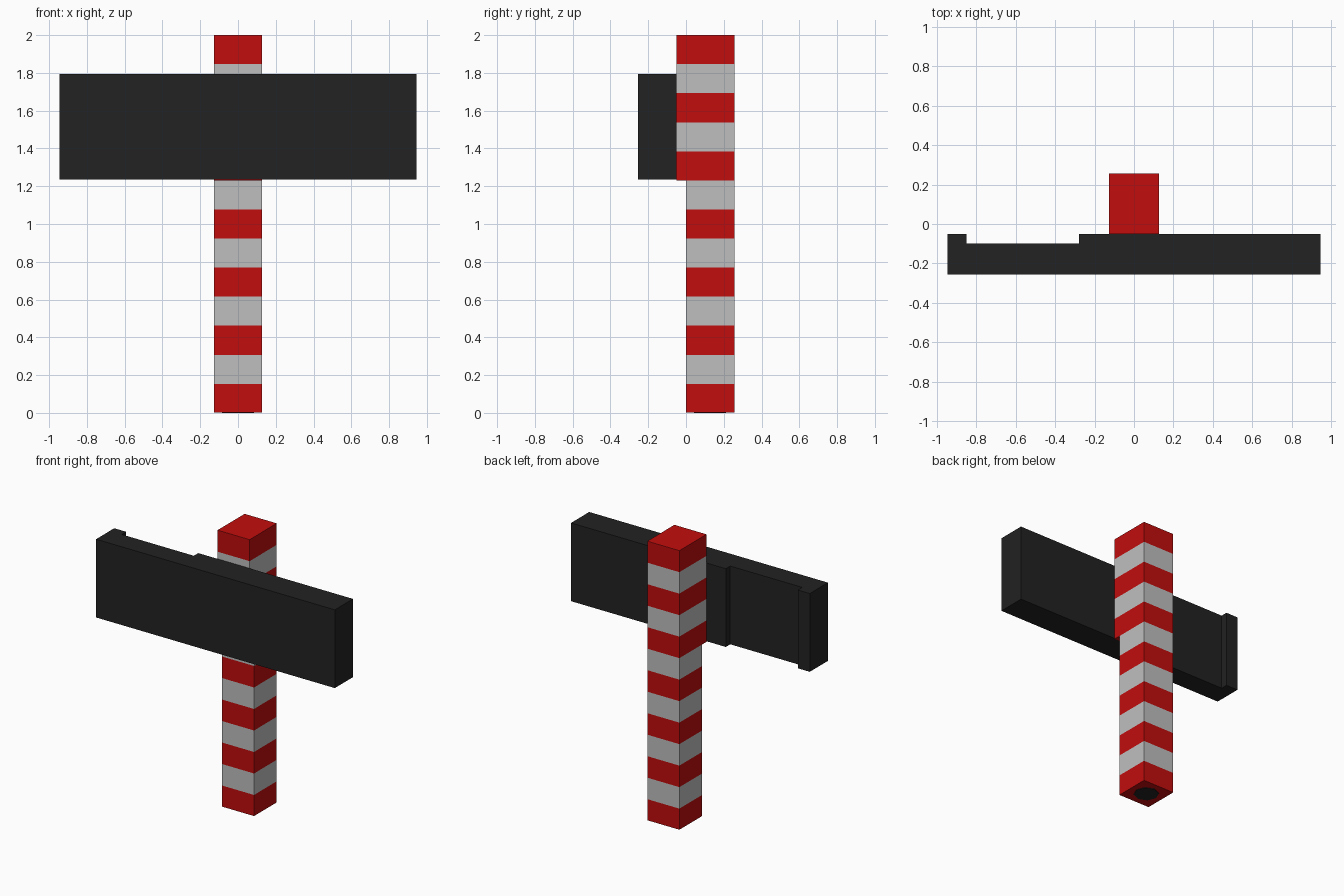
import bpy
import bmesh
from mathutils import Vector

cube = bpy.data.objects.get("Cube")
if cube:
    bpy.data.objects.remove(cube, do_unlink=True)


def material(name, color):
    mat = bpy.data.materials.new(name)
    mat.use_nodes = True
    mat.diffuse_color = (*color, 1)
    mat.node_tree.nodes["Principled BSDF"].inputs["Base Color"].default_value = (*color, 1)
    return mat


red = material("signal red", (0.54, 0.004, 0.004))
white = material("pale grey", (0.52, 0.52, 0.52))
black = material("matt black", (0.016, 0.016, 0.016))


def extrude_profile(points, offset):
    """Closed prism from a planar outline pushed along offset."""
    bm = bmesh.new()
    face = bm.faces.new([bm.verts.new(p) for p in points])
    result = bmesh.ops.extrude_face_region(bm, geom=[face], use_keep_orig=True)
    moved = [v for v in result["geom"] if isinstance(v, bmesh.types.BMVert)]
    bmesh.ops.translate(bm, verts=moved, vec=Vector(offset))
    bmesh.ops.recalc_face_normals(bm, faces=bm.faces[:])
    return bm


def finish(bm, name, mats):
    mesh = bpy.data.meshes.new(name)
    bm.to_mesh(mesh)
    bm.free()
    obj = bpy.data.objects.new(name, mesh)
    for mat in mats:
        mesh.materials.append(mat)
    bpy.context.collection.objects.link(obj)
    return obj


# Striped post: square shaft whose upper part is deeper towards the front
HEIGHT, BANDS, STEP_BAND = 2.0, 13, 8
HALF, BACK, FRONT, BASE = 0.127, 0.256, -0.05, 0.003
band = HEIGHT / BANDS
step = STEP_BAND * band
side = [(0, BASE), (BACK, BASE), (BACK, HEIGHT), (FRONT, HEIGHT), (FRONT, step), (0, step)]
post = extrude_profile([(-HALF, y, z) for y, z in side], (2 * HALF, 0, 0))
for i in range(1, BANDS):
    bmesh.ops.bisect_plane(post, geom=post.verts[:] + post.edges[:] + post.faces[:],
                           plane_co=(0, 0, i * band), plane_no=(0, 0, 1), dist=1e-5)
for f in post.faces:
    # Nudge upwards so the underside of the step takes the band above it
    z = f.calc_center_median().z + 0.001
    f.material_index = min(int(z / band), BANDS - 1) % 2
finish(post, "striped_post", [red, white])

# Dark socket in the foot of the post
bm = bmesh.new()
bmesh.ops.create_cone(bm, cap_ends=True, segments=8, radius1=0.085, radius2=0.085, depth=0.006)
bmesh.ops.translate(bm, verts=bm.verts[:], vec=(0, BACK / 2, 0.003))
finish(bm, "foot_socket", [black])

# Sign board with a shallow full-height recess in its back
END, BOARD_FRONT, RECESS = 0.945, -0.255, -0.10
outline = [(-END, BOARD_FRONT), (END, BOARD_FRONT), (END, FRONT), (-0.28, FRONT),
           (-0.28, RECESS), (-0.85, RECESS), (-0.85, FRONT), (-END, FRONT)]
board = extrude_profile([(x, y, 1.235) for x, y in outline], (0, 0, 0.56))
finish(board, "sign_board", [black])
